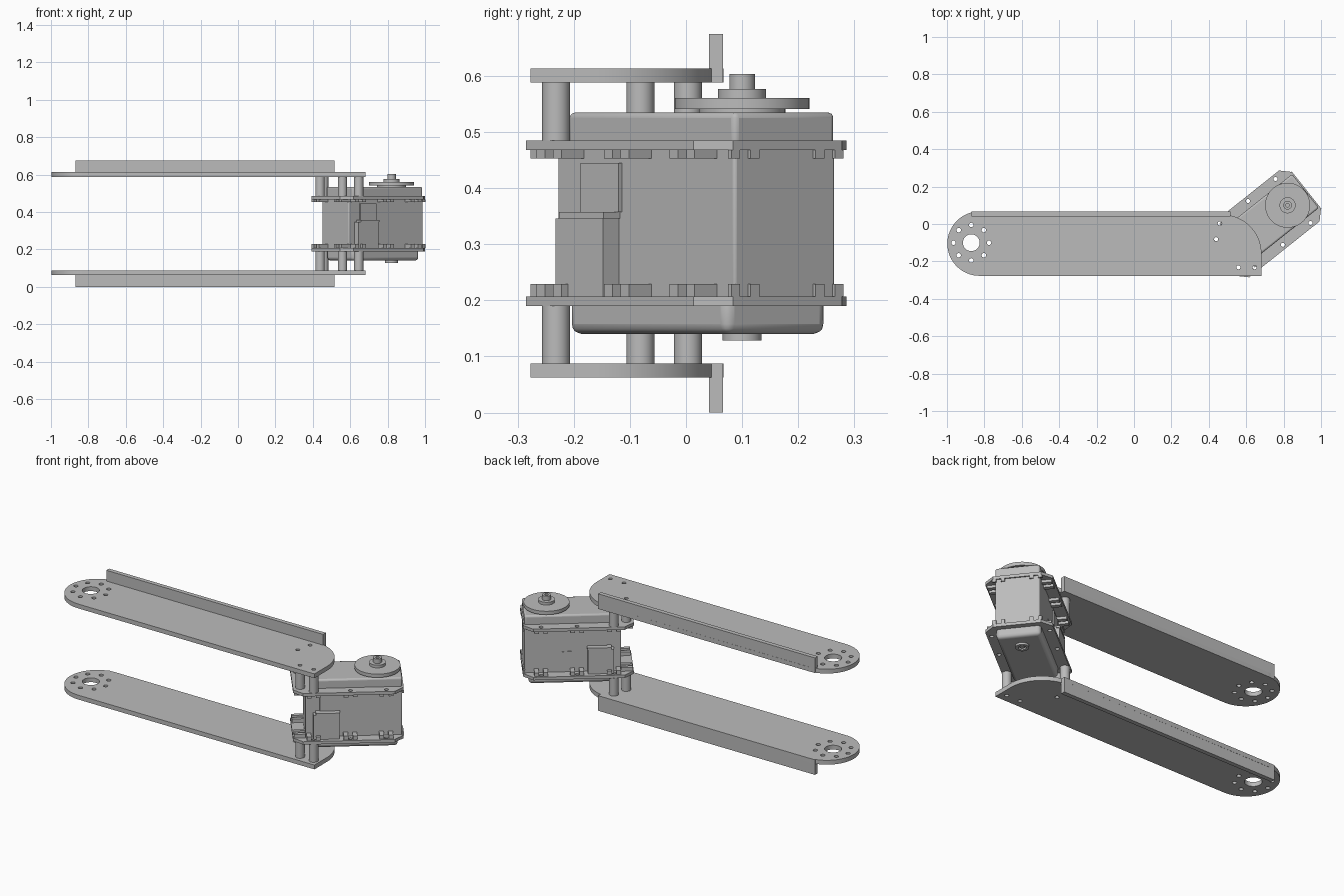
import bpy
from math import cos, sin, pi, radians
from mathutils import Matrix

cube = bpy.data.objects.get("Cube")
if cube:
    bpy.data.objects.remove(cube, do_unlink=True)

grey = bpy.data.materials.new("plain grey")
grey.use_nodes = True
grey.diffuse_color = (0.5, 0.5, 0.5, 1)
grey.node_tree.nodes["Principled BSDF"].inputs["Base Color"].default_value = (0.5, 0.5, 0.5, 1)

MID = 0.3375  # height of the mirror plane between both arms
WORLD = Matrix.Identity(4)
SERVO = Matrix.Translation((0.821, 0.1, 0)) @ Matrix.Rotation(radians(38.5), 4, 'Z')


def arc(cx, cy, r, start, end, n):
    angles = [radians(start + (end - start) * i / n) for i in range(n + 1)]
    return [(cx + r * cos(a), cy + r * sin(a)) for a in angles]


def circle(cx, cy, r, n=24):
    return arc(cx, cy, r, 0, 360, n)[:-1]


def rect(x0, x1, y0, y1):
    return [(x0, y0), (x1, y0), (x1, y1), (x0, y1)]


def slab(name, outline, z0, z1, holes=(), frame=WORLD, bevel=0, flip=False):
    """Extrude an outline with holes from z0 to z1; flip mirrors it about MID."""
    if flip:
        z0, z1 = 2 * MID - z1, 2 * MID - z0
    curve = bpy.data.curves.new(name, 'CURVE')
    curve.dimensions = '2D'
    curve.fill_mode = 'BOTH'
    curve.extrude = (z1 - z0) / 2
    for pts in [outline, *holes]:
        spline = curve.splines.new('POLY')
        spline.points.add(len(pts) - 1)
        for point, (x, y) in zip(spline.points, pts):
            point.co = (x, y, 0, 1)
        spline.use_cyclic_u = True
    temp = bpy.data.objects.new(name, curve)
    bpy.context.collection.objects.link(temp)
    bpy.context.view_layer.update()
    mesh = bpy.data.meshes.new_from_object(
        temp.evaluated_get(bpy.context.evaluated_depsgraph_get()))
    bpy.data.objects.remove(temp)
    return finish(name, mesh, (z0 + z1) / 2, frame, bevel)


def finish(name, mesh, z, frame, bevel):
    import bmesh
    bm = bmesh.new()
    bm.from_mesh(mesh)
    bmesh.ops.remove_doubles(bm, verts=bm.verts, dist=1e-5)
    bmesh.ops.recalc_face_normals(bm, faces=bm.faces)
    # Dissolve cap triangles so bevels run cleanly on solid blocks
    if bevel:
        bmesh.ops.dissolve_limit(bm, angle_limit=0.01, verts=bm.verts, edges=bm.edges)
    bm.to_mesh(mesh)
    bm.free()
    mesh.materials.clear()
    mesh.materials.append(grey)
    obj = bpy.data.objects.new(name, mesh)
    bpy.context.collection.objects.link(obj)
    obj.matrix_world = frame @ Matrix.Translation((0, 0, z))
    bpy.ops.object.select_all(action='DESELECT')
    obj.select_set(True)
    bpy.context.view_layer.objects.active = obj
    bpy.ops.object.shade_smooth_by_angle(angle=radians(30))
    if bevel:
        mod = obj.modifiers.new("edge_rounding", 'BEVEL')
        mod.width = bevel
        mod.segments = 3
    return obj


# Positions shared by arms, spacers and brackets (in the servo frame)
spacers = [(-0.412, 0.096), (-0.412, -0.096), (-0.344, 0.15), (-0.344, -0.15)]
side_holes = [(p, s * 0.15) for p in (-0.344, -0.151, 0.037) for s in (1, -1)]
world_spacers = [(SERVO @ Matrix.Translation((p, q, 0))).translation for p, q in spacers]

# Arm outline: rounded tip, square front corner, swept back corner
arm = (arc(-0.826, -0.105, 0.172, 90, 270, 32) + [(0.682, -0.277)]
       + arc(0.472, -0.16, 0.21, 0, 78, 16) + [(0.515, 0.066)])
arm_holes = [circle(-0.87, -0.1, 0.045, 32)]
arm_holes += [circle(x, y, 0.012, 16) for x, y in circle(-0.87, -0.1, 0.095, 8)]
arm_holes += [circle(v.x, v.y, 0.011, 16) for v in world_spacers]

# Bracket outline: long rectangle with cut corners
P0, P1, Q, C = -0.45, 0.13, 0.174, 0.05
bracket = [(P0 + C, -Q), (P1 - C, -Q), (P1, -Q + C), (P1, Q - C),
           (P1 - C, Q), (P0 + C, Q), (P0, Q - C), (P0, -Q + C)]
bracket_holes = [circle(p, q, 0.011, 16) for p, q in spacers[:2] + side_holes]

for side, flip in (("lower", False), ("upper", True)):
    slab(side + "_arm", arm, 0.062, 0.087, arm_holes, flip=flip)
    slab(side + "_arm_flange", rect(-0.87, 0.515, 0.041, 0.066), 0, 0.087, flip=flip)
    for p, q in spacers:
        slab(side + "_spacer", circle(p, q, 0.025), 0.087, 0.19,
             [circle(p, q, 0.011, 16)], SERVO, flip=flip)
    slab(side + "_bracket", bracket, 0.19, 0.207, bracket_holes, SERVO, flip=flip)
    # Clip blocks beside each bracket hole
    top = 0.222 if flip else 0.229
    for p, q in side_holes:
        s = 1 if q > 0 else -1
        for d in (-0.024, 0.024):
            slab(side + "_side_clip", rect(p + d - 0.012, p + d + 0.012,
                 min(s * 0.114, s * 0.166), max(s * 0.114, s * 0.166)),
                 0.207, top, (), SERVO, flip=flip)
    for q in (-0.096, 0.096):
        for d in (-0.022, 0.022):
            slab(side + "_end_clip", rect(-0.445, -0.384, q + d - 0.01, q + d + 0.01),
                 0.207, top, (), SERVO, flip=flip)
            slab(side + "_front_clip", rect(0.12, P1, q + d - 0.01, q + d + 0.01),
                 0.207, top, (), SERVO, flip=flip)

# Servo housing
slab("servo_body", rect(-0.385, 0.123, -0.115, 0.115), 0.19, 0.485, (), SERVO, 0.006)
slab("servo_top_cover", rect(-0.355, 0.123, -0.115, 0.115), 0.46, 0.535, (), SERVO, 0.01)
slab("servo_bottom_cover", rect(-0.355, 0.1, -0.115, 0.115), 0.14, 0.215, (), SERVO, 0.018)

# Cable sockets and raised panels on both flanks
for s, name in ((-1, "right"), (1, "left")):
    def flank(part, p0, p1, depth, z0, z1):
        q0, q1 = sorted((s * 0.11, s * (0.115 + depth)))
        slab(name + part, rect(p0, p1, q0, q1), z0, z1, (), SERVO)
    flank("_socket", -0.345, -0.208, 0.036, 0.207, 0.346)
    flank("_socket_lid", -0.332, -0.205, 0.038, 0.346, 0.357)
    flank("_cable_panel", -0.31, -0.2, 0.007, 0.357, 0.445)
    if s > 0:
        flank("_button", -0.125, -0.075, 0.005, 0.295, 0.325)

# Output disc, hub and rear bearing
slab("disc_base", circle(0, 0, 0.077, 40), 0.53, 0.541, (), SERVO)
slab("output_disc", circle(0, 0, 0.12, 64), 0.541, 0.561, (), SERVO)
slab("disc_hub", circle(0, 0, 0.043, 32), 0.561, 0.577, (), SERVO)
slab("disc_screw", circle(0, 0, 0.023), 0.577, 0.603, [circle(0, 0, 0.01, 16)], SERVO)
slab("rear_bearing", circle(0, 0, 0.035, 32), 0.128, 0.145, [circle(0, 0, 0.02)], SERVO)
slab("rear_pin", circle(0, 0, 0.012, 16), 0.131, 0.145, (), SERVO)
